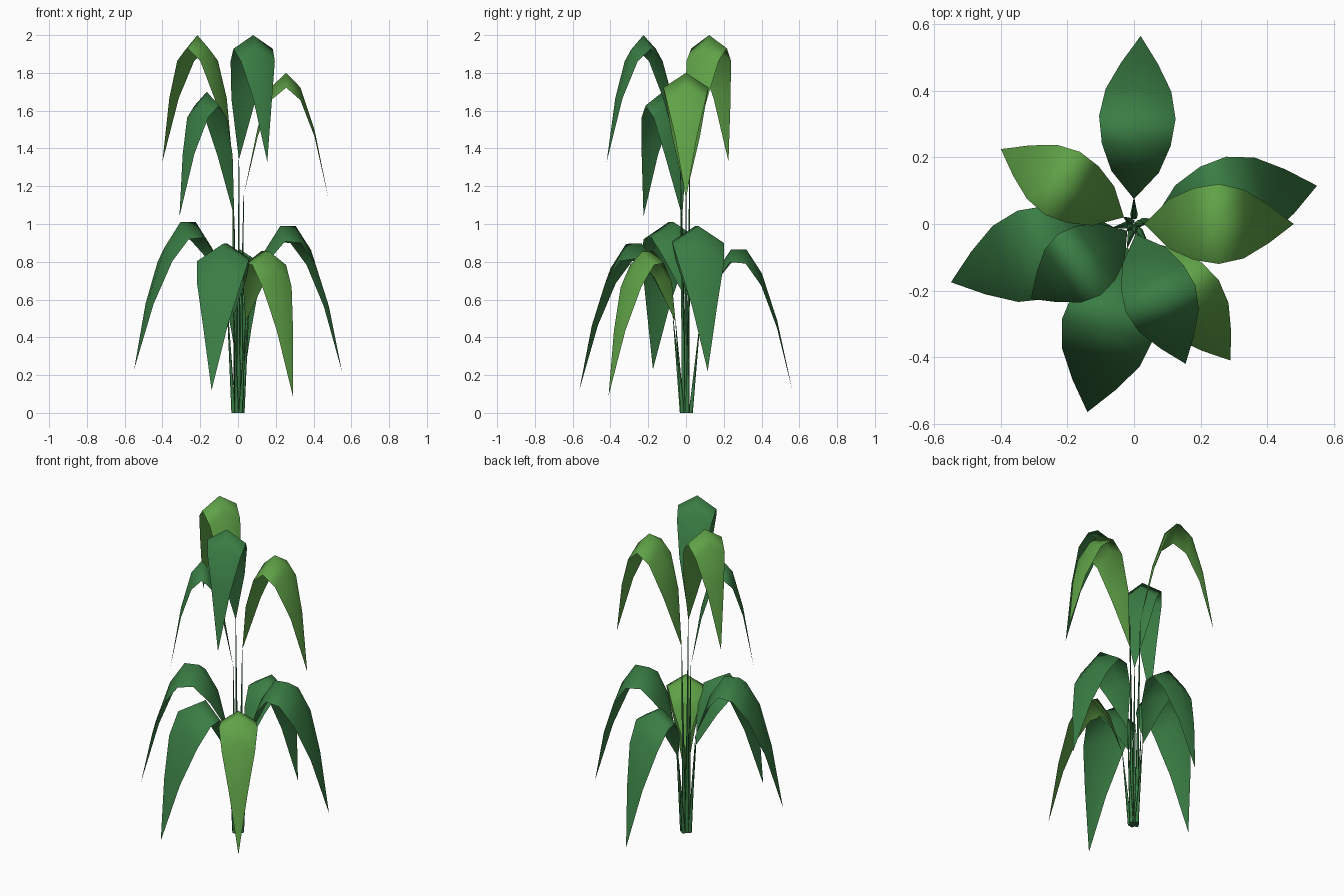
import bpy, bmesh
from mathutils import Vector

cube = bpy.data.objects.get("Cube")
if cube:
    bpy.data.objects.remove(cube, do_unlink=True)


def make_material(name, rgb):
    mat = bpy.data.materials.new(name)
    mat.use_nodes = True
    color = (*rgb, 1.0)
    mat.diffuse_color = color
    mat.node_tree.nodes["Principled BSDF"].inputs["Base Color"].default_value = color
    return mat


DARK = make_material("dark_green", (0.042, 0.205, 0.058))
LIGHT = make_material("light_green", (0.115, 0.36, 0.063))


def finish(bm, name, mat):
    mesh = bpy.data.meshes.new(name)
    for face in bm.faces:
        face.smooth = True
    bm.to_mesh(mesh)
    bm.free()
    mesh.materials.append(mat)
    obj = bpy.data.objects.new(name, mesh)
    bpy.context.collection.objects.link(obj)
    return obj


# Half-width along the blade, relative to its widest station
WIDTHS = (0, 0.62, 0.9, 1, 0.86, 0.48, 0)
FOLD = 0.65  # how far the edges hang below the midrib, per half-width


def make_leaf(name, inner, tip, rise, half, mat):
    """Arched blade, pointed at both ends, with a raised midrib."""
    inner, tip = Vector(inner), Vector(tip)
    along = tip - inner
    side = Vector((-along.y, along.x, 0)).normalized()
    bm = bmesh.new()
    rows = []
    for i, w in enumerate(WIDTHS):
        t = i / (len(WIDTHS) - 1)
        mid = inner.lerp(tip, t) + Vector((0, 0, 4 * rise * t * (1 - t)))
        points = [mid]
        if w:
            reach = w * half
            drop = Vector((0, 0, FOLD * reach))
            points = [mid - side * reach - drop, mid, mid + side * reach - drop]
        rows.append([bm.verts.new(p) for p in points])
    for a, b in zip(rows, rows[1:]):
        for k in range(2):
            if len(a) == 1:
                bm.faces.new((a[0], b[k], b[k + 1]))
            elif len(b) == 1:
                bm.faces.new((a[k], b[0], a[k + 1]))
            else:
                bm.faces.new((a[k], b[k], b[k + 1], a[k + 1]))
    return finish(bm, name, mat)


def make_stem(name, top, spread):
    """Slim stalk tapering from the clump up to the leaf."""
    top = Vector(top)
    base = Vector((top.x, top.y, 0)).normalized() * spread
    bm = bmesh.new()
    bmesh.ops.create_cone(bm, cap_ends=True, segments=5, radius1=0.012,
                          radius2=0.0015, depth=top.z)
    for v in bm.verts:
        t = v.co.z / top.z + 0.5
        center = base.lerp(top, t)
        v.co = Vector((v.co.x + center.x, v.co.y + center.y, t * top.z))
    obj = finish(bm, name, DARK)
    obj.data.set_sharp_from_angle(angle=1.3)


# name, inner end, outer tip, arch rise, half-width, colour, stem foot radius
LEAVES = [
    ("lower_back", (0, 0.075, 0.49), (0.02, 0.565, 0.11), 0.565, 0.115, DARK, 0.024),
    ("lower_left", (0.06, 0.015, 0.6), (0.55, 0.115, 0.22), 0.58, 0.14, DARK, 0.024),
    ("lower_right", (-0.06, -0.01, 0.62), (-0.55, -0.175, 0.23), 0.585, 0.14, DARK, 0.024),
    ("lower_front", (-0.02, -0.07, 0.52), (-0.14, -0.565, 0.12), 0.575, 0.14, DARK, 0.024),
    ("lower_front_left", (0.04, -0.055, 0.48), (0.29, -0.41, 0.09), 0.57, 0.11, LIGHT, 0.024),
    ("upper_left", (0.03, 0, 1.15), (0.48, 0, 1.13), 0.66, 0.12, LIGHT, 0.012),
    ("upper_front", (0.005, -0.03, 1.34), (0.155, -0.42, 1.33), 0.665, 0.112, DARK, 0.012),
    ("upper_back_right", (-0.03, 0.02, 1.34), (-0.4, 0.225, 1.33), 0.665, 0.108, LIGHT, 0.012),
    ("upper_front_right", (-0.02, -0.02, 1.04), (-0.31, -0.225, 1.04), 0.66, 0.112, DARK, 0.012),
]
for label, inner, tip, rise, half, mat, spread in LEAVES:
    make_leaf(label + "_leaf", inner, tip, rise, half, mat)
    make_stem(label + "_stem", inner, spread)
